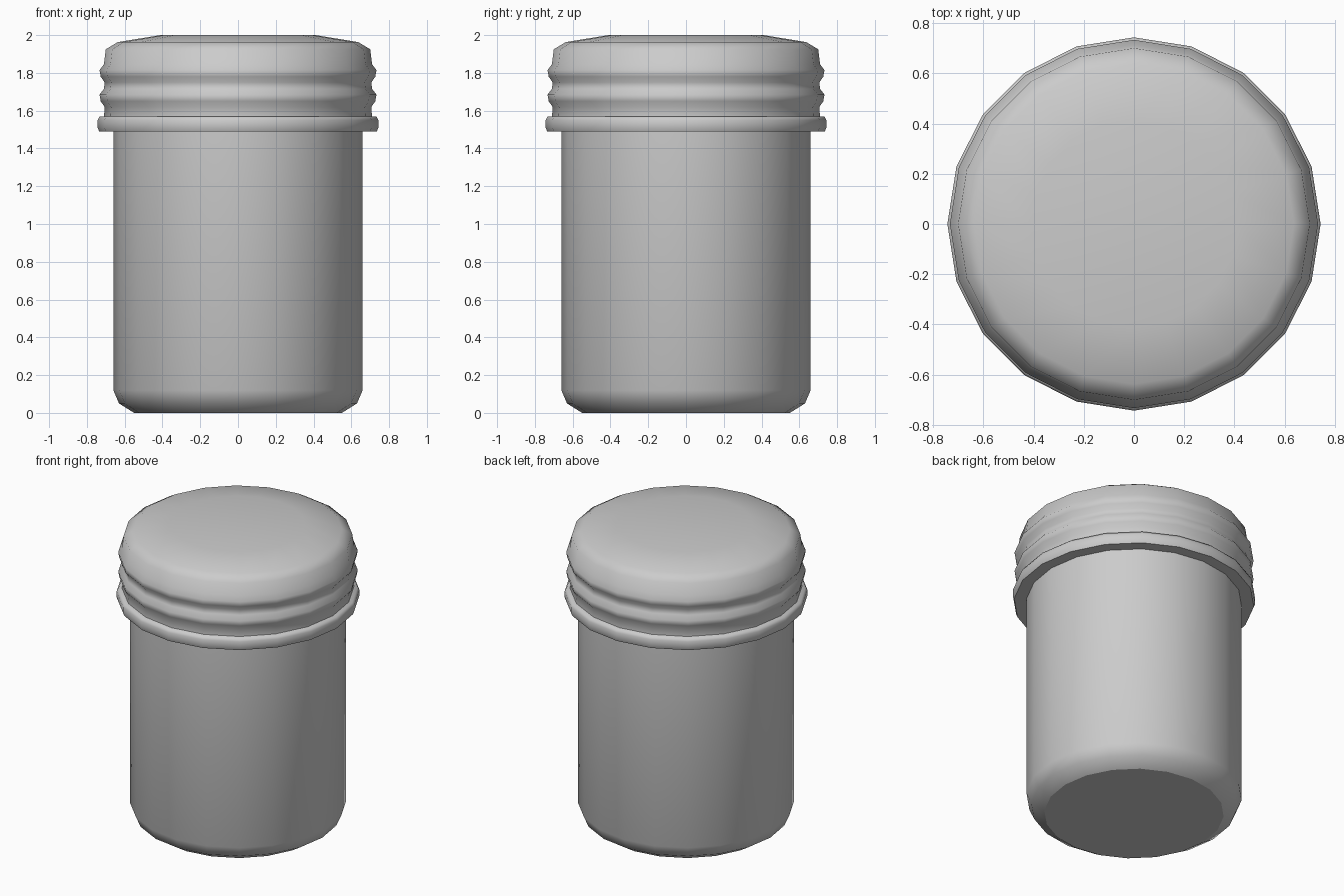
import bpy, bmesh, math

if "Cube" in bpy.data.objects:
    bpy.data.objects.remove(bpy.data.objects["Cube"])

SIDES = 20


def lathe(name, profile, sharp=()):
    """Spin an (r, z) profile, listed bottom to top; r = 0 makes a pole.
    Ring indices in sharp keep hard edges."""
    bm = bmesh.new()
    rings = []
    for r, z in profile:
        if r == 0:
            rings.append([bm.verts.new((0, 0, z))] * SIDES)
        else:
            rings.append([bm.verts.new((r * math.cos(math.tau * i / SIDES),
                                        r * math.sin(math.tau * i / SIDES), z))
                          for i in range(SIDES)])
    for a, b in zip(rings, rings[1:]):
        for i in range(SIDES):
            j = (i + 1) % SIDES
            quad = list(dict.fromkeys((a[i], a[j], b[j], b[i])))
            bm.faces.new(quad).smooth = True
    for k in sharp:
        for i in range(SIDES):
            edge = bm.edges.get((rings[k][i], rings[k][(i + 1) % SIDES]))
            edge.smooth = False
    bmesh.ops.recalc_face_normals(bm, faces=bm.faces)
    mesh = bpy.data.meshes.new(name)
    bm.to_mesh(mesh)
    bm.free()
    obj = bpy.data.objects.new(name, mesh)
    bpy.context.collection.objects.link(obj)
    return obj


# Jar body with a rounded foot, closed inside the lid
lathe("jar_body", [(0, 0), (0.55, 0), (0.63, 0.05), (0.66, 0.12),
                   (0.66, 1.54), (0, 1.54)], sharp=(1, 4))

# Rolled brim at the bottom of the lid
lathe("lid_brim", [(0.64, 1.49), (0.735, 1.49), (0.743, 1.51),
                   (0.743, 1.55), (0.732, 1.57), (0.64, 1.57)], sharp=(1,))

# Lid with two grip ridges and a slightly domed top
ridges = []
for z in (1.63, 1.76):
    ridges += [(0.706, z - 0.01), (0.727, z + 0.02),
               (0.733, z + 0.055), (0.71, z + 0.085)]
lathe("lid", [(0.71, 1.56)] + ridges +
      [(0.70, 1.925), (0.637, 1.963), (0.41, 2.0), (0, 2.0)])
